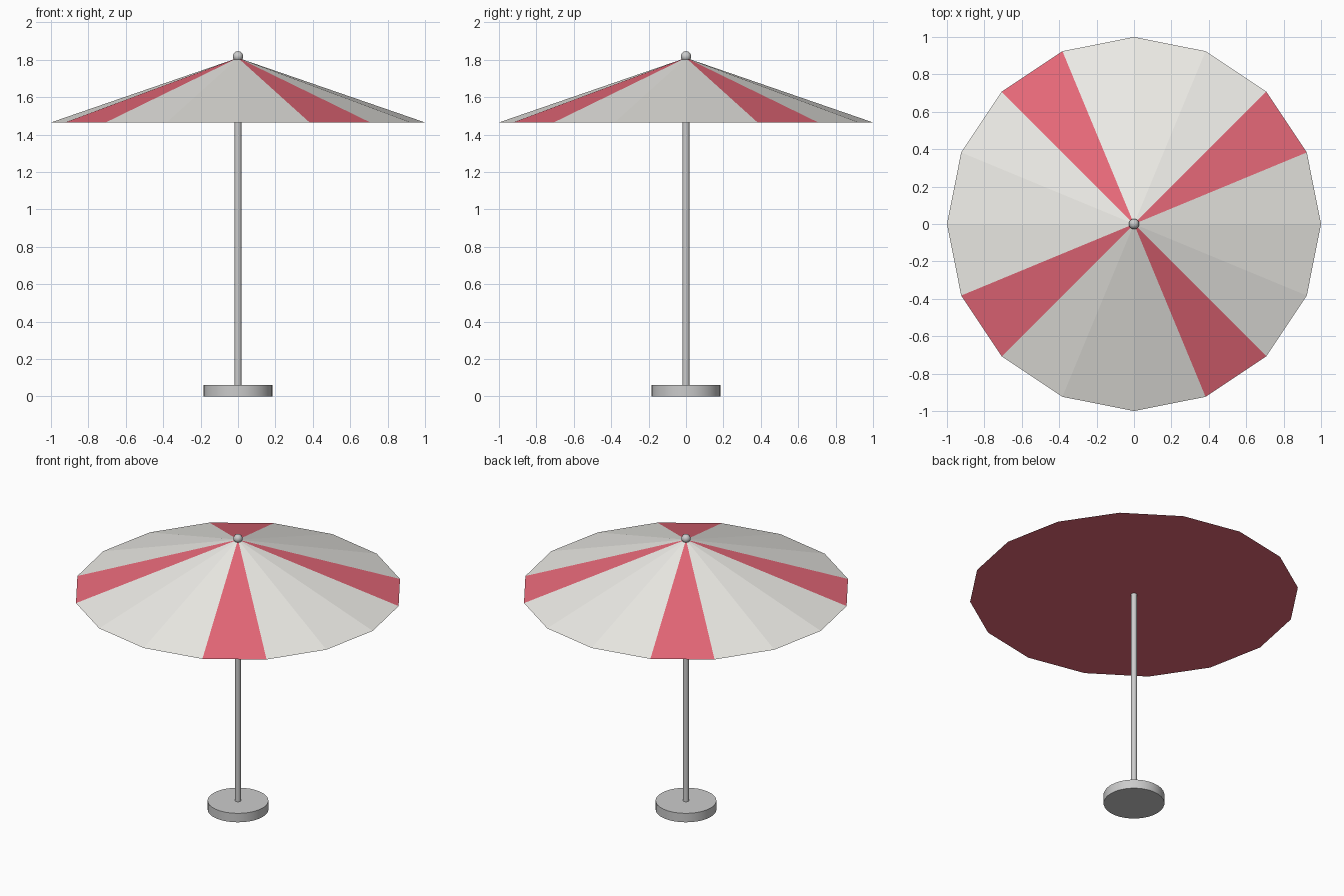
import bpy, bmesh, math

if "Cube" in bpy.data.objects:
    bpy.data.objects.remove(bpy.data.objects["Cube"])


def material(name, rgb):
    m = bpy.data.materials.new(name)
    m.diffuse_color = (*rgb, 1)
    m.use_nodes = True
    m.node_tree.nodes["Principled BSDF"].inputs["Base Color"].default_value = m.diffuse_color
    return m


def smooth(name):
    ob = bpy.context.object
    ob.name = name
    bpy.ops.object.shade_smooth_by_angle(angle=math.radians(35))


def cylinder(name, radius, z0, z1, sides):
    bpy.ops.mesh.primitive_cylinder_add(vertices=sides, radius=radius, depth=z1 - z0,
                                        location=(0, 0, (z0 + z1) / 2))
    smooth(name)


# Stand: weighted foot, pole and top knob
cylinder("base", 0.185, 0, 0.06, 32)
cylinder("pole", 0.019, 0.06, 1.80, 16)
bpy.ops.mesh.primitive_uv_sphere_add(segments=20, ring_count=12, radius=0.028,
                                     location=(0, 0, 1.818))
smooth("finial")

# Canopy: flat 16-sided cone, closed underneath, every fourth panel red
SIDES, RIM_Z, APEX_Z = 16, 1.465, 1.81
bm = bmesh.new()
apex = bm.verts.new((0, 0, APEX_Z))
rim = []
for i in range(SIDES):
    a = math.tau * i / SIDES
    rim.append(bm.verts.new((math.cos(a), math.sin(a), RIM_Z)))
for i in range(SIDES):
    panel = bm.faces.new((rim[i], rim[(i + 1) % SIDES], apex))
    panel.material_index = 1 if i % 4 == 1 else 0
underside = bm.faces.new(rim[::-1])
underside.material_index = 1

mesh = bpy.data.meshes.new("canopy")
bm.to_mesh(mesh)
bm.free()
mesh.materials.append(material("off_white", (0.85, 0.84, 0.80)))
mesh.materials.append(material("red", (0.80, 0.14, 0.19)))
canopy = bpy.data.objects.new("canopy", mesh)
bpy.context.collection.objects.link(canopy)
